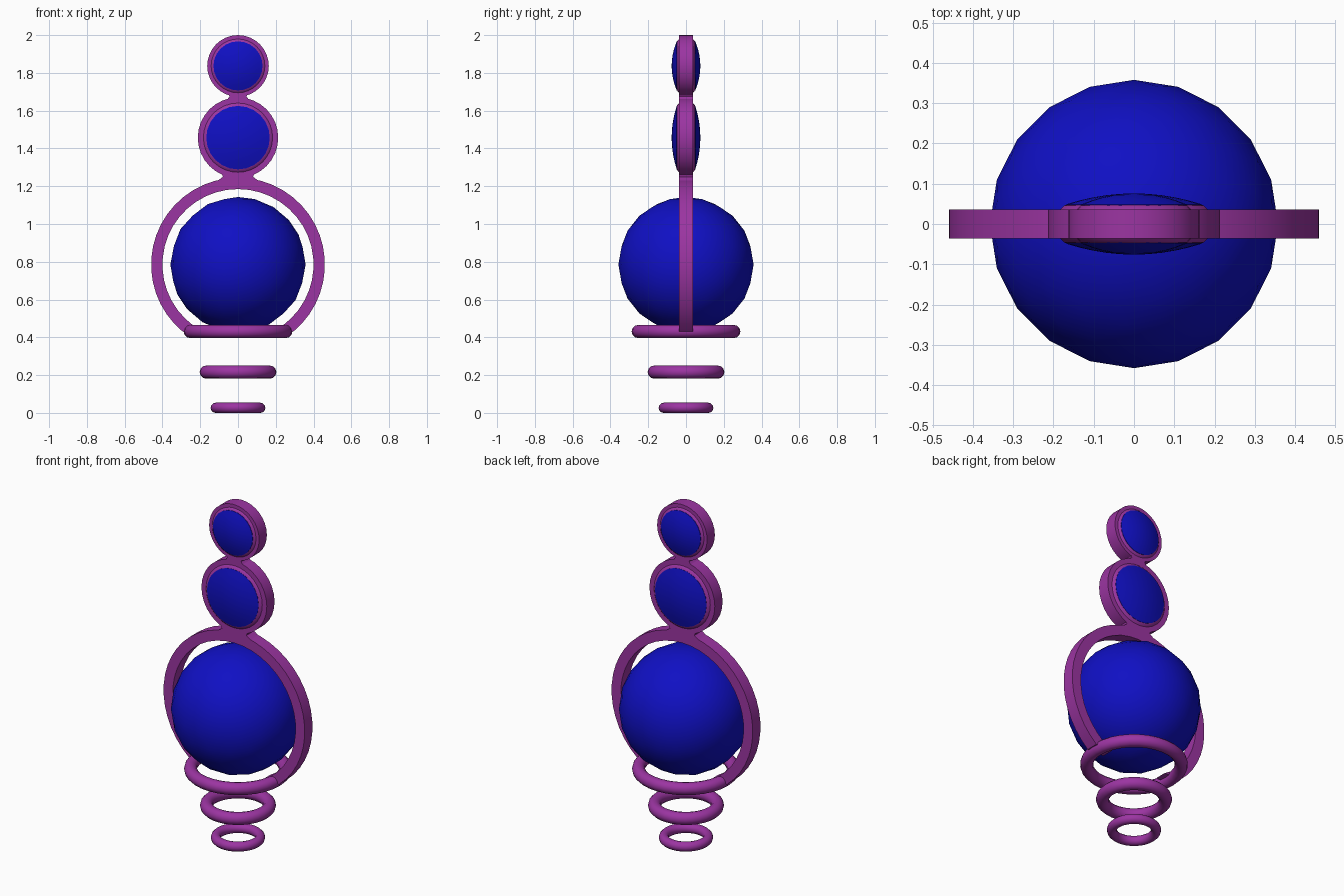
import bpy, bmesh, math

if "Cube" in bpy.data.objects:
    bpy.data.objects.remove(bpy.data.objects["Cube"])


def material(name, rgb):
    m = bpy.data.materials.new(name)
    m.diffuse_color = (*rgb, 1)
    m.use_nodes = True
    m.node_tree.nodes["Principled BSDF"].inputs["Base Color"].default_value = m.diffuse_color
    return m


PURPLE = material("purple", (0.33, 0.035, 0.36))
BLUE = material("deep blue", (0.005, 0.005, 0.55))
HALF = 0.036  # half depth of the flat frame


def finish(obj, name, mat, angle=35):
    obj.name = name
    obj.data.materials.append(mat)
    bpy.ops.object.select_all(action='DESELECT')
    obj.select_set(True)
    bpy.context.view_layer.objects.active = obj
    bpy.ops.object.shade_smooth_by_angle(angle=math.radians(angle))
    return obj


def from_bmesh(bm, name, mat, angle=35):
    bmesh.ops.recalc_face_normals(bm, faces=bm.faces)
    mesh = bpy.data.meshes.new(name)
    bm.to_mesh(mesh)
    bm.free()
    obj = bpy.data.objects.new(name, mesh)
    bpy.context.collection.objects.link(obj)
    return finish(obj, name, mat, angle)


def torus(name, z, outer, minor, upright=False):
    rot = (math.pi / 2, 0, 0) if upright else (0, 0, 0)
    bpy.ops.mesh.primitive_torus_add(location=(0, 0, z), rotation=rot,
                                     major_radius=outer - minor, minor_radius=minor,
                                     major_segments=32, minor_segments=12)
    finish(bpy.context.object, name, PURPLE, 60)


def band(name, z, inner, outer, cut=None, steps=32):
    """Flat upright ring; with cut, it is open below that height."""
    bm = bmesh.new()
    rows = []
    for i in range(steps + (cut is not None)):
        row = []
        for r, y in ((inner, -HALF), (outer, -HALF), (outer, HALF), (inner, HALF)):
            if cut is None:
                a = 2 * math.pi * i / steps
            else:
                low = math.asin((cut - z) / r)
                a = low + (math.pi - 2 * low) * i / steps
            row.append(bm.verts.new((r * math.cos(a), y, z + r * math.sin(a))))
        rows.append(row)
    pairs = list(zip(rows, rows[1:]))
    if cut is None:
        pairs.append((rows[-1], rows[0]))
    else:
        bm.faces.new(rows[0])
        bm.faces.new(rows[-1])
    for p, q in pairs:
        for k in range(4):
            n = (k + 1) % 4
            bm.faces.new((p[k], p[n], q[n], q[k]))
    from_bmesh(bm, name, PURPLE)


def neck(name, profile):
    """Flat plate mirrored in x, joining two bands."""
    bm = bmesh.new()
    outline = profile + [(-x, z) for x, z in reversed(profile)]
    face = bm.faces.new([bm.verts.new((x, -HALF, z)) for x, z in outline])
    new = bmesh.ops.extrude_face_region(bm, geom=[face])["geom"]
    bmesh.ops.translate(bm, vec=(0, 2 * HALF, 0),
                        verts=[v for v in new if isinstance(v, bmesh.types.BMVert)])
    from_bmesh(bm, name, PURPLE)


def lens(name, z, radius, edge, crown, n=24, rings=5):
    """Double-sided domed disc facing front and back."""
    bm = bmesh.new()
    for side in (-1, 1):
        tip = bm.verts.new((0, side * crown, z))
        last = None
        for j in range(1, rings + 1):
            r = radius * j / rings
            y = side * (crown - (crown - edge) * (j / rings) ** 2)
            row = [bm.verts.new((r * math.cos(2 * math.pi * i / n), y,
                                 z + r * math.sin(2 * math.pi * i / n))) for i in range(n)]
            for i in range(n):
                k = (i + 1) % n
                if last:
                    bm.faces.new((last[i], last[k], row[k], row[i]))
                else:
                    bm.faces.new((tip, row[i], row[k]))
            last = row
        if side < 0:
            front = last
    for i in range(n):
        k = (i + 1) % n
        bm.faces.new((front[i], front[k], last[k], last[i]))
    from_bmesh(bm, name, BLUE)


# Floating base rings
torus("bottom_ring", 0.027, 0.145, 0.027)
torus("middle_ring", 0.216, 0.203, 0.035)
torus("upper_ring", 0.431, 0.288, 0.035)

# Large orb
bpy.ops.mesh.primitive_ico_sphere_add(subdivisions=3, radius=0.358, location=(0, 0, 0.785))
finish(bpy.context.object, "large_orb", BLUE, 60)

# Open hoop around the orb
band("orb_hoop", 0.785, 0.40, 0.46, cut=0.43, steps=36)

# Two framed medallions
band("middle_frame", 1.457, 0.14, 0.213)
torus("middle_rim", 1.457, 0.2, 0.053, upright=True)
lens("middle_gem", 1.457, 0.168, 0.049, 0.076)
band("top_frame", 1.837, 0.10, 0.163)
torus("top_rim", 1.837, 0.159, 0.053, upright=True)
lens("top_gem", 1.837, 0.13, 0.049, 0.076)

# Flared necks between the frames
neck("lower_neck", [(0.15, 1.21), (0.10, 1.235), (0.08, 1.25), (0.085, 1.265), (0.11, 1.28)])
neck("upper_neck", [(0.09, 1.645), (0.055, 1.662), (0.045, 1.675), (0.05, 1.685), (0.075, 1.70)])
